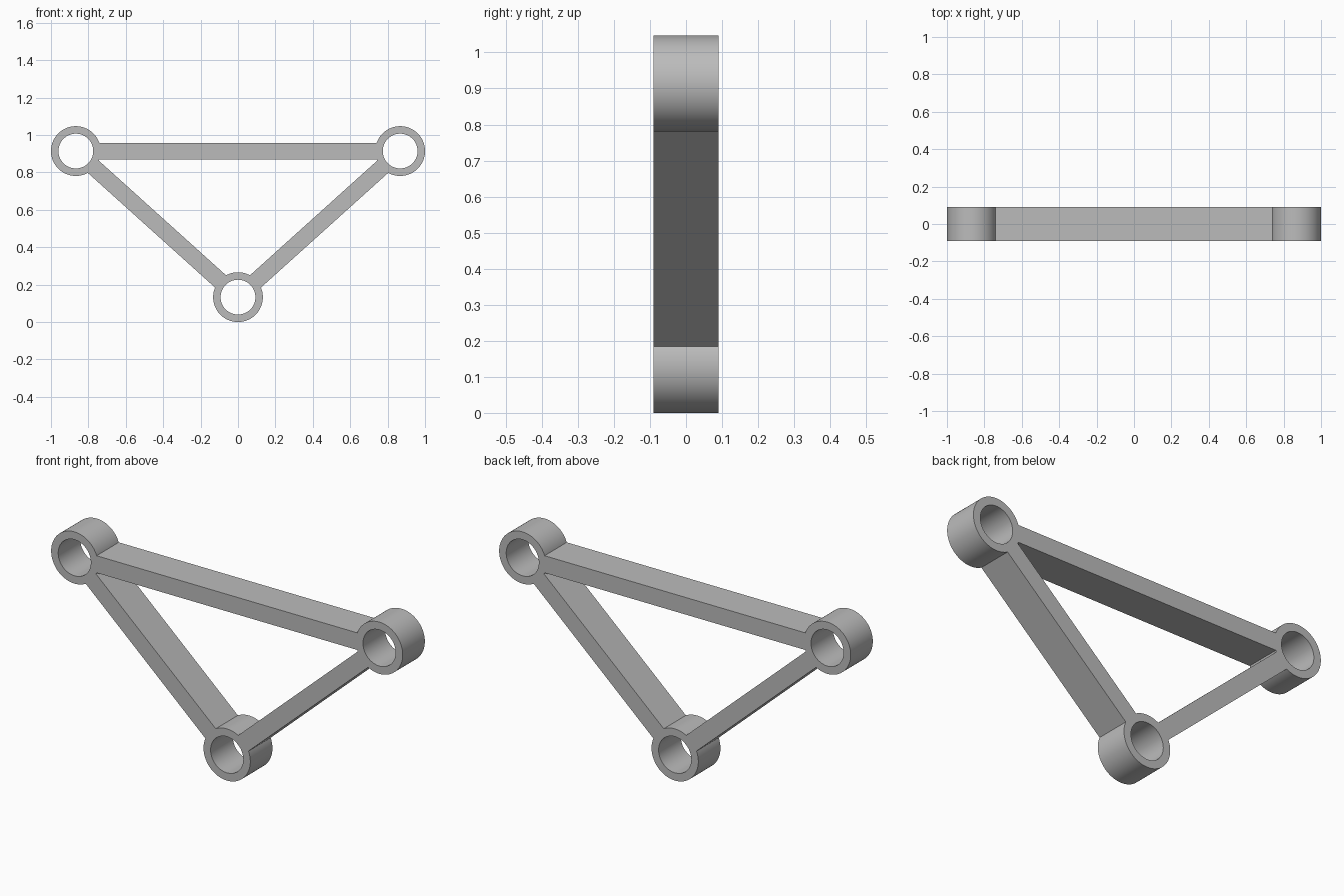
import bpy
from math import atan2, pi
from mathutils import Vector

if "Cube" in bpy.data.objects:
    bpy.data.objects.remove(bpy.data.objects["Cube"], do_unlink=True)

DEPTH = 0.18
OUTER, BORE = 0.133, 0.093
BAR = 0.088
HUBS = {"right": Vector((-0.867, 0, 0.914)),
        "left": Vector((0.867, 0, 0.914)),
        "bottom": Vector((0, 0, 0.133))}

grey = bpy.data.materials.new("plain grey")
grey.use_nodes = True
grey.diffuse_color = (0.5, 0.5, 0.5, 1)
grey.node_tree.nodes["Principled BSDF"].inputs["Base Color"].default_value = (0.5, 0.5, 0.5, 1)


def disc(name, centre, radius, depth):
    bpy.ops.mesh.primitive_cylinder_add(vertices=96, radius=radius, depth=depth,
                                        location=centre, rotation=(pi / 2, 0, 0))
    ob = bpy.context.object
    ob.name = name
    ob.data.materials.append(grey)
    return ob


def bar(name, a, b):
    # Straight strut ending inside the walls of both hubs
    d = b - a
    bpy.ops.mesh.primitive_cube_add(size=1, location=(a + b) / 2,
                                    rotation=(0, -atan2(d.z, d.x), 0))
    ob = bpy.context.object
    ob.name = name
    ob.scale = (d.length - 2 * 0.112, DEPTH, BAR)
    ob.data.materials.append(grey)
    return ob


def combine(target, tool, operation):
    mod = target.modifiers.new(operation.lower(), "BOOLEAN")
    mod.operation = operation
    mod.solver = "EXACT"
    mod.object = tool
    bpy.context.view_layer.objects.active = target
    bpy.ops.object.modifier_apply(modifier=mod.name)
    bpy.data.objects.remove(tool, do_unlink=True)


# Three hubs joined by three struts
frame = bar("triangle_frame", HUBS["right"], HUBS["left"])
bpy.ops.object.transform_apply(location=True, rotation=True, scale=True)
struts = [bar(side + "_strut", HUBS["bottom"], HUBS[side]) for side in ("right", "left")]
hubs = [disc(name + "_hub", c, OUTER, DEPTH) for name, c in HUBS.items()]
for part in struts + hubs:
    combine(frame, part, "UNION")

# Round bores through the hubs
for name, c in HUBS.items():
    combine(frame, disc(name + "_bore", c, BORE, DEPTH * 2), "DIFFERENCE")

bpy.ops.object.select_all(action="DESELECT")
frame.select_set(True)
bpy.context.view_layer.objects.active = frame
bpy.ops.object.shade_smooth_by_angle(angle=pi / 6)
